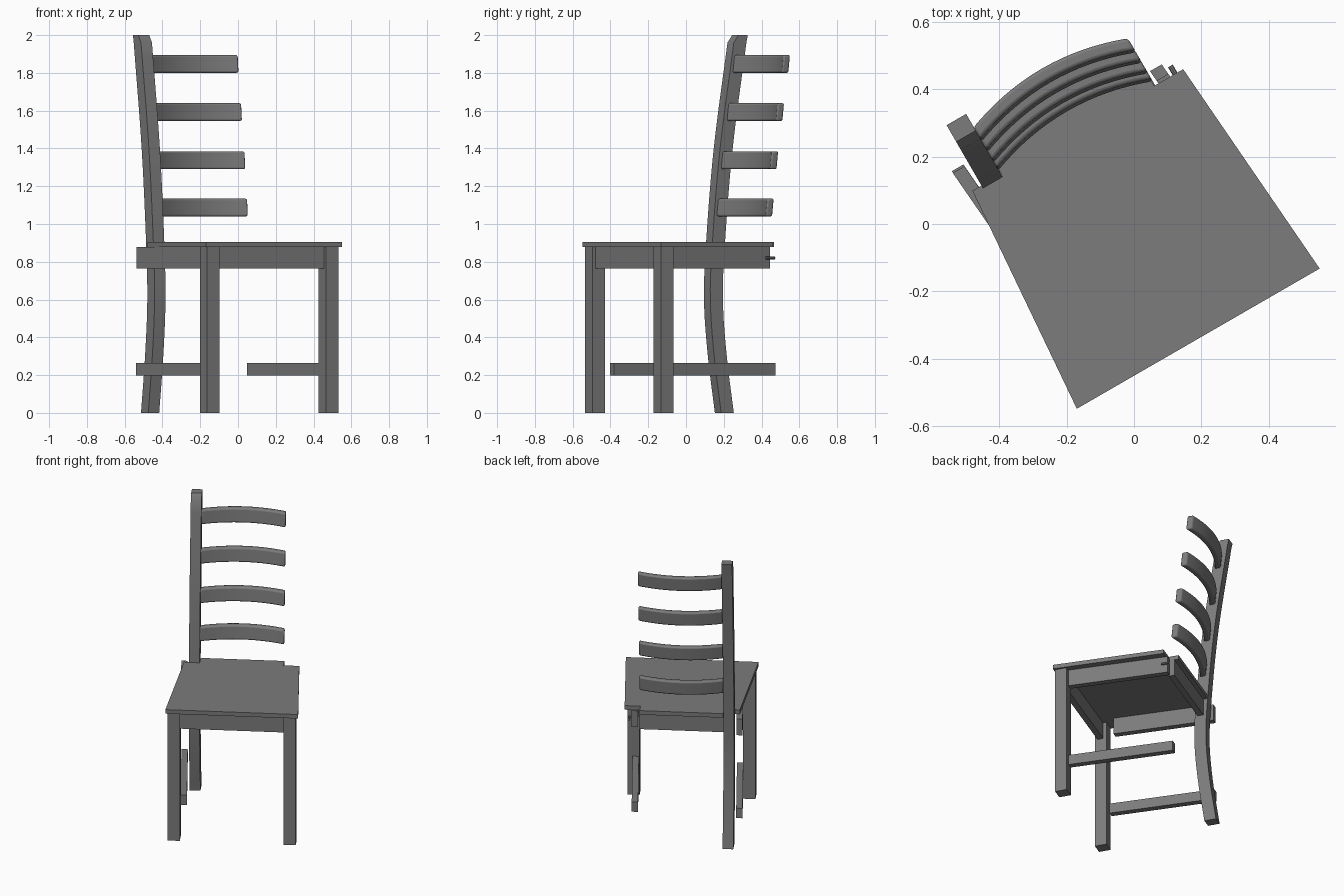
import bpy, bmesh, math
from mathutils import Matrix, Vector

if "Cube" in bpy.data.objects:
    bpy.data.objects.remove(bpy.data.objects["Cube"])

GREY = (0.2, 0.2, 0.2, 1)
mat = bpy.data.materials.new("grey_wood")
mat.use_nodes = True
mat.diffuse_color = GREY
mat.node_tree.nodes["Principled BSDF"].inputs["Base Color"].default_value = GREY

# The whole chair is turned on the floor
TURN = Matrix.Rotation(math.radians(30), 4, 'Z')


def sweep(name, section_a, section_b, bevel=0, smooth=False):
    """Solid between two matching outlines."""
    bm = bmesh.new()
    a = [bm.verts.new(p) for p in section_a]
    b = [bm.verts.new(p) for p in section_b]
    bm.faces.new(a)
    bm.faces.new(b[::-1])
    n = len(a)
    for i in range(n):
        j = (i + 1) % n
        bm.faces.new((a[i], b[i], b[j], a[j]))
    bmesh.ops.recalc_face_normals(bm, faces=bm.faces)
    me = bpy.data.meshes.new(name)
    bm.to_mesh(me)
    bm.free()
    me.materials.append(mat)
    ob = bpy.data.objects.new(name, me)
    ob.matrix_world = TURN
    bpy.context.collection.objects.link(ob)
    bpy.ops.object.select_all(action='DESELECT')
    ob.select_set(True)
    bpy.context.view_layer.objects.active = ob
    if bevel:
        m = ob.modifiers.new("soft_edges", 'BEVEL')
        m.width, m.segments, m.limit_method = bevel, 3, 'ANGLE'
        m.angle_limit = math.radians(50)
    if smooth:
        bpy.ops.object.shade_smooth_by_angle(angle=math.radians(35))
    return ob


def slab(name, outline, z0, z1, **kw):
    return sweep(name, [(x, y, z0) for x, y in outline],
                 [(x, y, z1) for x, y in outline], **kw)


def box(name, x0, x1, y0, y1, z0, z1):
    return slab(name, [(x0, y0), (x1, y0), (x1, y1), (x0, y1)], z0, z1)


def side_rail(name, x_end, y0, y1, z0, z1, lean=0.08, half=0.02):
    """Bar running front to back, drifting sideways as it goes."""
    x0 = x_end + lean * (y1 - y0)
    slab(name, [(x0 - half, y0), (x0 + half, y0),
                (x_end + half, y1), (x_end - half, y1)], z0, z1)


# Seat: tapered board, notched at the rear corners for the posts
half_seat = [(0.416, -0.39), (0.361, 0.325), (0.262, 0.325), (0.262, 0.39)]
outline = half_seat + [(-x, y) for x, y in reversed(half_seat)]
slab("seat", [(x - 0.005, y) for x, y in outline], 0.877, 0.905)

# Front legs
for name, x in (("left_front_leg", 0.356), ("right_front_leg", -0.37)):
    h = 0.0385
    box(name, x - h, x + h, -0.342 - h, -0.342 + h, 0, 0.877)

# Aprons under the seat
APRON = (0.765, 0.877)
box("front_apron", -0.335, 0.32, -0.363, -0.325, *APRON)
box("back_apron", -0.268, 0.26, 0.325, 0.363, *APRON)
side_rail("left_apron", 0.291, -0.305, 0.335, *APRON)
side_rail("right_apron", -0.37, -0.245, 0.40, *APRON)

# Low stretchers
side_rail("left_stretcher", 0.288, -0.305, 0.369, 0.197, 0.265)
side_rail("right_stretcher", -0.37, -0.27, 0.406, 0.197, 0.265)

# Small peg at the end of the left apron
ring = [(0.328 + 0.008 * math.cos(t * math.pi / 4),
         0.82 + 0.008 * math.sin(t * math.pi / 4)) for t in range(8)]
sweep("peg", [(x, 0.30, z) for x, z in ring], [(x, 0.352, z) for x, z in ring])

# Curved back post, with a cut front corner at the top
DEPTH = 0.077
knots = [(0, 0.37), (0.3, 0.327), (0.6, 0.303), (0.9, 0.316),
         (1.4, 0.363), (1.96, 0.447)]


def post_front(z):
    """Smooth interpolation of the front face of the post."""
    for i in range(len(knots) - 1):
        (za, a), (zb, b) = knots[i], knots[i + 1]
        if z <= zb:
            zp, p = knots[max(i - 1, 0)]
            zn, n = knots[min(i + 2, len(knots) - 1)]
            ma, mb = (b - p) / (zb - zp), (n - a) / (zn - za)
            h = zb - za
            t = (z - za) / h
            return ((2*t**3 - 3*t**2 + 1) * a + (t**3 - 2*t**2 + t) * h * ma
                    + (3*t**2 - 2*t**3) * b + (t**3 - t**2) * h * mb)
    return knots[-1][1]


levels = [1.96 * i / 24 for i in range(25)]
front = [(post_front(z), z) for z in levels]
back = [(y + DEPTH, z) for y, z in front]
profile = front + [(0.475, 2.0), (0.532, 2.0)] + back[::-1]
sweep("back_post", [(-0.335, y, z) for y, z in profile],
      [(-0.268, y, z) for y, z in profile], smooth=True)

# Bowed back slats, leaning with the post
STEPS, SPAN, THICK, HIGH = 16, 0.265, 0.04, 0.095
for i, (z, y_end) in enumerate([(1.04, 0.383), (1.29, 0.41),
                                (1.545, 0.446), (1.80, 0.482)]):
    us = [-1 + 2 * k / STEPS for k in range(STEPS + 1)]
    outer = [(SPAN * u - 0.005, y_end + 0.05 * (1 - u * u)) for u in us]
    inner = [(x, y - THICK) for x, y in outer]
    loop = outer + inner[::-1]
    sweep(f"back_slat_{i + 1}", [(x, y - 0.005, z) for x, y in loop],
          [(x, y + 0.005, z + HIGH) for x, y in loop], bevel=0.01, smooth=True)
